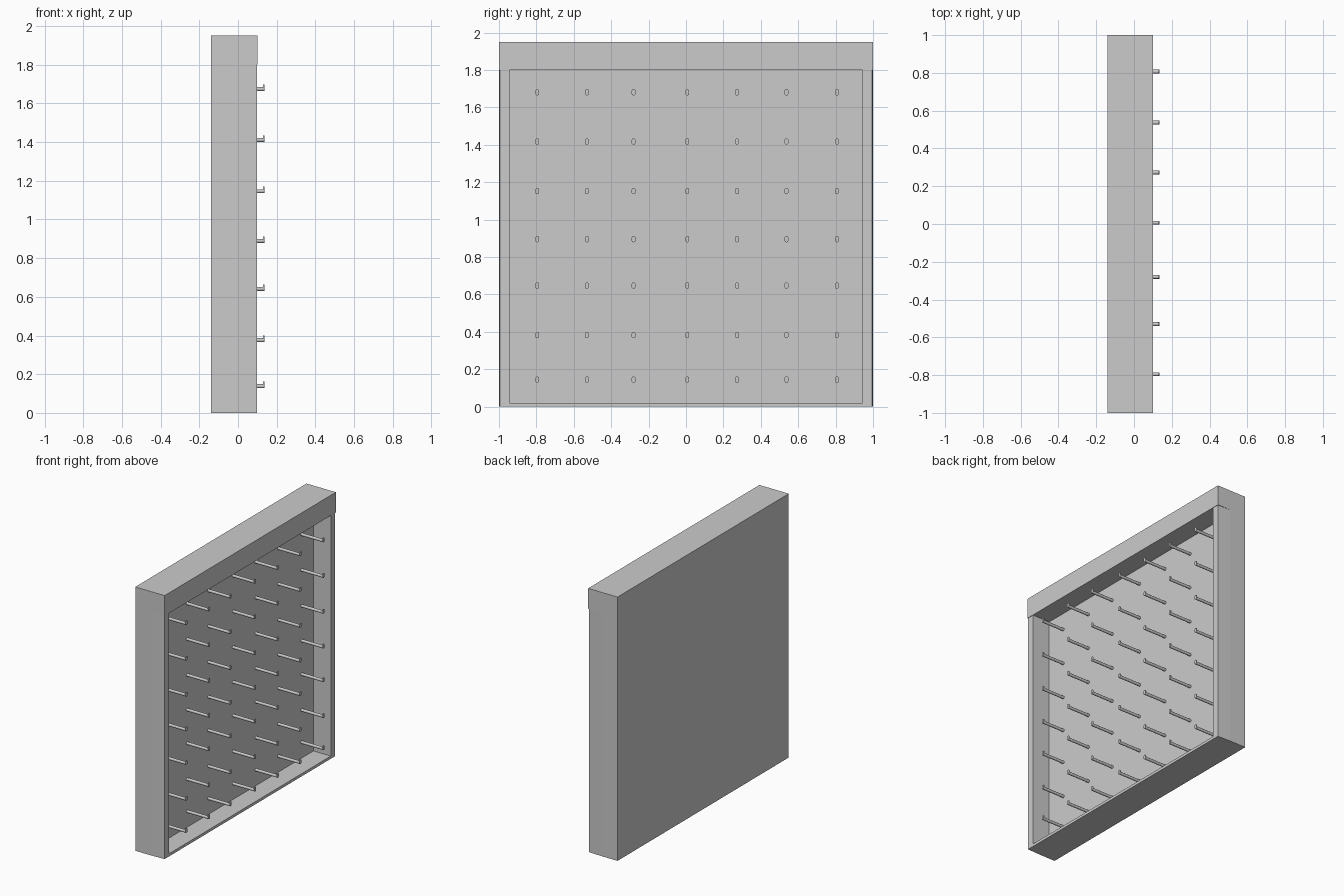
import bpy, bmesh, math

if "Cube" in bpy.data.objects:
    bpy.data.objects.remove(bpy.data.objects["Cube"])

BACK, FRONT, FLOOR = -0.14, 0.10, -0.045
TOP, HEADER = 1.95, 1.80


def finish(name, bm):
    bmesh.ops.recalc_face_normals(bm, faces=bm.faces[:])
    mesh = bpy.data.meshes.new(name)
    bm.to_mesh(mesh)
    bm.free()
    obj = bpy.data.objects.new(name, mesh)
    bpy.context.collection.objects.link(obj)
    return obj


def prism(name, profile, z0, z1):
    """Extrude an (x, y) outline from z0 to z1."""
    bm = bmesh.new()
    face = bm.faces.new([bm.verts.new((x, y, z0)) for x, y in profile])
    ext = bmesh.ops.extrude_face_region(bm, geom=[face])["geom"]
    bmesh.ops.translate(bm, vec=(0, 0, z1 - z0),
                        verts=[v for v in ext if isinstance(v, bmesh.types.BMVert)])
    return finish(name, bm)


def block(name, x0, x1, y0, y1, z0, z1):
    return prism(name, [(x0, y0), (x1, y0), (x1, y1), (x0, y1)], z0, z1)


def carve(obj, cutter):
    cutter.hide_render = True
    mod = obj.modifiers.new("carve", "BOOLEAN")
    mod.operation = "DIFFERENCE"
    mod.solver = "EXACT"
    mod.object = cutter
    bpy.context.view_layer.objects.active = obj
    bpy.ops.object.modifier_apply(modifier=mod.name)
    bpy.data.objects.remove(cutter)


# Display case: solid panel hollowed from the right side, deep header on top
case = block("case", BACK, FRONT, -1, 1, 0, TOP)
carve(case, block("recess_cutter", FLOOR, 0.2, -0.943, 0.945, 0.02, HEADER))

# Rim below the header sits slightly back, and its sides taper inward a little
carve(case, block("rim_cutter", 0.097, 0.2, -1.1, 1.1, -0.1, HEADER))
for s in (-1, 1):
    carve(case, prism("taper_cutter", [(-0.05, s * 1.0015), (0.2, s * 0.9915),
                                       (0.2, s * 1.1), (-0.05, s * 1.1)], -0.1, HEADER))

# Hook: a rod whose tip is pulled upward into a thin lip
bm = bmesh.new()
SIDES, R = 12, 0.0105
rings = []
for x, lift in ((FLOOR - 0.005, 0), (0.129, 0), (0.130, 0.013), (0.136, 0.013)):
    ring = []
    for i in range(SIDES):
        a = 2 * math.pi * (i + 0.5) / SIDES
        z = R * math.sin(a)
        ring.append(bm.verts.new((x, R * math.cos(a), z - 0.006 + (lift if z > 0 else 0))))
    rings.append(ring)
for a, b in zip(rings, rings[1:]):
    for i in range(SIDES):
        j = (i + 1) % SIDES
        bm.faces.new((a[i], a[j], b[j], b[i]))
bm.faces.new(rings[0])
bm.faces.new(rings[-1])
hook = finish("hook", bm)
bpy.context.view_layer.objects.active = hook
hook.select_set(True)
bpy.ops.object.shade_smooth_by_angle(angle=math.radians(40))

# Seven by seven grid of hooks
for row, z in enumerate((0.144, 0.382, 0.647, 0.895, 1.152, 1.417, 1.68)):
    for col, y in enumerate((-0.795, -0.53, -0.28, 0.007, 0.273, 0.537, 0.807)):
        peg = bpy.data.objects.new(f"hook_{row}_{col}", hook.data)
        peg.location = (0, y, z)
        bpy.context.collection.objects.link(peg)
bpy.data.objects.remove(hook)
